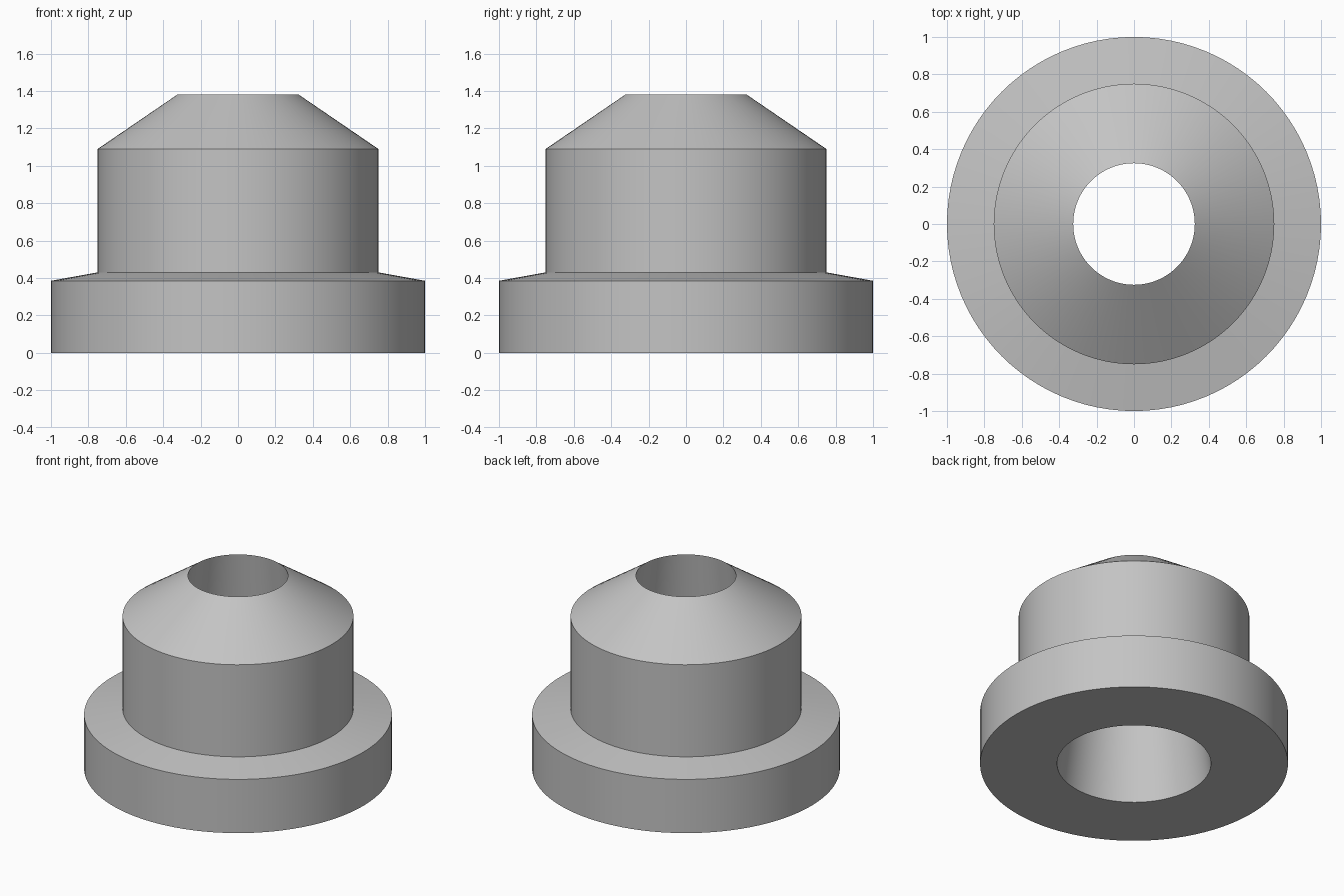
import bpy, bmesh, math

cube = bpy.data.objects.get("Cube")
if cube:
    bpy.data.objects.remove(cube, do_unlink=True)

SIDES = 96

# Plain grey material
grey = bpy.data.materials.new("plain_grey")
grey.use_nodes = True
colour = (0.55, 0.55, 0.55, 1)
grey.diffuse_color = colour
grey.node_tree.nodes["Principled BSDF"].inputs["Base Color"].default_value = colour

# Closed half section (radius, height): flange, barrel, conical nose, tapered bore
profile = [(0.5, 0), (1, 0), (1, 0.385), (0.75, 0.43), (0.75, 1.09), (0.325, 1.38)]

# Turn the section around the z axis
bm = bmesh.new()
rings = []
for r, z in profile:
    ring = []
    for i in range(SIDES):
        a = math.tau * i / SIDES
        ring.append(bm.verts.new((r * math.cos(a), r * math.sin(a), z)))
    rings.append(ring)
for k, low in enumerate(rings):
    high = rings[(k + 1) % len(rings)]
    for i in range(SIDES):
        j = (i + 1) % SIDES
        bm.faces.new((low[i], low[j], high[j], high[i]))
bmesh.ops.recalc_face_normals(bm, faces=bm.faces)

mesh = bpy.data.meshes.new("flanged_bushing")
bm.to_mesh(mesh)
bm.free()
mesh.materials.append(grey)
bushing = bpy.data.objects.new("flanged_bushing", mesh)
bpy.context.collection.objects.link(bushing)

# Smooth round walls, crisp rims (the flange shoulder angle is kept sharp too)
bpy.ops.object.select_all(action='DESELECT')
bushing.select_set(True)
bpy.context.view_layer.objects.active = bushing
bpy.ops.object.shade_smooth_by_angle(angle=math.radians(25))
